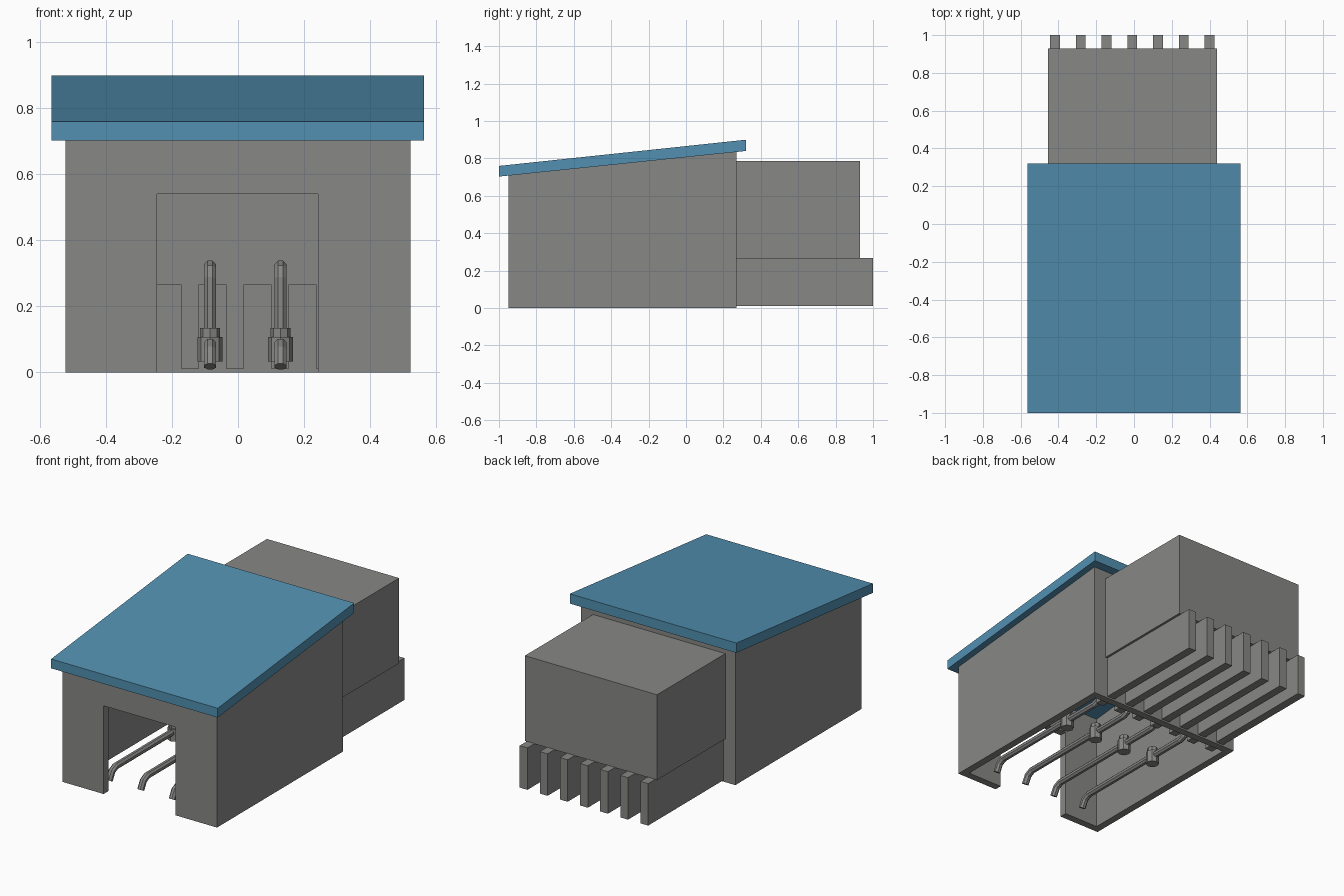
import bpy, bmesh, math
from mathutils import Vector

if "Cube" in bpy.data.objects:
    bpy.data.objects.remove(bpy.data.objects["Cube"])


def material(name, rgb):
    m = bpy.data.materials.new(name)
    m.diffuse_color = (*rgb, 1)
    m.use_nodes = True
    m.node_tree.nodes["Principled BSDF"].inputs["Base Color"].default_value = m.diffuse_color
    return m


GREY = material("concrete grey", (0.245, 0.25, 0.24))
BLUE = material("roof blue", (0.085, 0.28, 0.44))


def finish(name, bm, mat):
    bmesh.ops.recalc_face_normals(bm, faces=bm.faces)
    me = bpy.data.meshes.new(name)
    bm.to_mesh(me)
    bm.free()
    me.materials.append(mat)
    ob = bpy.data.objects.new(name, me)
    bpy.context.collection.objects.link(ob)
    return ob


def side_prism(name, profile, x0, x1, mat):
    """Extrude a (y, z) profile from x0 to x1."""
    bm = bmesh.new()
    face = bm.faces.new([bm.verts.new((x0, y, z)) for y, z in profile])
    geo = bmesh.ops.extrude_face_region(bm, geom=[face])["geom"]
    moved = [v for v in geo if isinstance(v, bmesh.types.BMVert)]
    bmesh.ops.translate(bm, verts=moved, vec=(x1 - x0, 0, 0))
    return finish(name, bm, mat)


def box(name, x0, x1, y0, y1, z0, z1, mat=GREY):
    return side_prism(name, [(y0, z0), (y1, z0), (y1, z1), (y0, z1)], x0, x1, mat)


def eave(y):
    """Height of the roof underside at depth y."""
    return 0.703 + 0.137 * (y + 1) / 1.32


def cylinder(name, loc, radius, z0, z1, sides=8):
    bm = bmesh.new()
    bmesh.ops.create_cone(bm, cap_ends=True, segments=sides, radius1=radius,
                          radius2=radius, depth=z1 - z0)
    bmesh.ops.translate(bm, verts=bm.verts, vec=(loc[0], loc[1], (z0 + z1) / 2))
    return finish(name, bm, GREY)


def pipe(name, x, path, radius, sides=8):
    """Sweep a ring along a (y, z) path with mitred bends."""
    bm = bmesh.new()
    pts = [Vector((y, z)) for y, z in path]
    rings = []
    for i, p in enumerate(pts):
        a = (p - pts[i - 1]).normalized() if i else None
        b = (pts[i + 1] - p).normalized() if i < len(pts) - 1 else None
        t = ((a or b) + (b or a)).normalized()
        n = Vector((-t.y, t.x))
        stretch = 1 / max(0.5, t.dot(a or b))
        ring = []
        for k in range(sides):
            ang = 2 * math.pi * (k + 0.5) / sides
            q = p + n * math.sin(ang) * radius * stretch
            ring.append(bm.verts.new((x + math.cos(ang) * radius, q.x, q.y)))
        rings.append(ring)
    for r, s in zip(rings, rings[1:]):
        for k in range(sides):
            j = (k + 1) % sides
            bm.faces.new((r[k], r[j], s[j], s[k]))
    bm.faces.new(rings[0])
    bm.faces.new(rings[-1])
    return finish(name, bm, GREY)


# house shell: solid body, hollowed from below, with a front doorway
Y0, Y1, T = -0.95, 0.27, 0.045
house = side_prism("house_walls", [(Y0, 0), (Y1, 0), (Y1, eave(Y1)), (Y0, eave(Y0))],
                   -0.523, 0.523, GREY)
hollow = box("hollow_cutter", -0.523 + T, 0.523 - T, Y0 + T, Y1 - T, -0.2, 1.2)
door = box("doorway_cutter", -0.245, 0.243, -1.1, -0.8, -0.2, 0.54)
for cutter in (hollow, door):
    mod = house.modifiers.new(cutter.name, "BOOLEAN")
    mod.operation = "DIFFERENCE"
    mod.solver = "EXACT"
    mod.object = cutter
    cutter.hide_render = True
    cutter.hide_viewport = False
# bake the cuts and remove the cutters
dg = bpy.context.evaluated_depsgraph_get()
baked = bpy.data.meshes.new_from_object(house.evaluated_get(dg))
house.modifiers.clear()
house.data = baked
for cutter in (hollow, door):
    bpy.data.objects.remove(cutter)

# sloping roof slab
side_prism("roof", [(-1, eave(-1)), (0.32, eave(0.32)),
                    (0.32, 0.9), (-1, 0.76)], -0.565, 0.565 - 0.002, BLUE)

# rear tank and the fins beneath it, reaching slightly into the house
INNER = 0.17
box("rear_tank", -0.455, 0.44, INNER, 0.93, 0.265, 0.787)
for i in range(7):
    cx = -0.418 + i * 0.1363
    box(f"fin_{i + 1}", cx - 0.026, cx + 0.026, INNER, 1.0, 0.01, 0.267)

# four feed pipes with valves, bent down at the front
PATH = [(-0.82, 0.018), (-0.795, 0.065), (-0.76, 0.083), (0.06, 0.083), (0.09, 0.095),
        (0.1, 0.125), (0.1, 0.285), (0.11, 0.31), (0.135, 0.32), (0.2, 0.32)]
for i in range(4):
    x = -0.298 + i * 0.2135
    pipe(f"pipe_{i + 1}", x, PATH, 0.02)
    cylinder(f"valve_body_{i + 1}", (x, -0.19), 0.038, 0.033, 0.108)
    cylinder(f"valve_collar_{i + 1}", (x, -0.19), 0.03, 0.1, 0.134)
